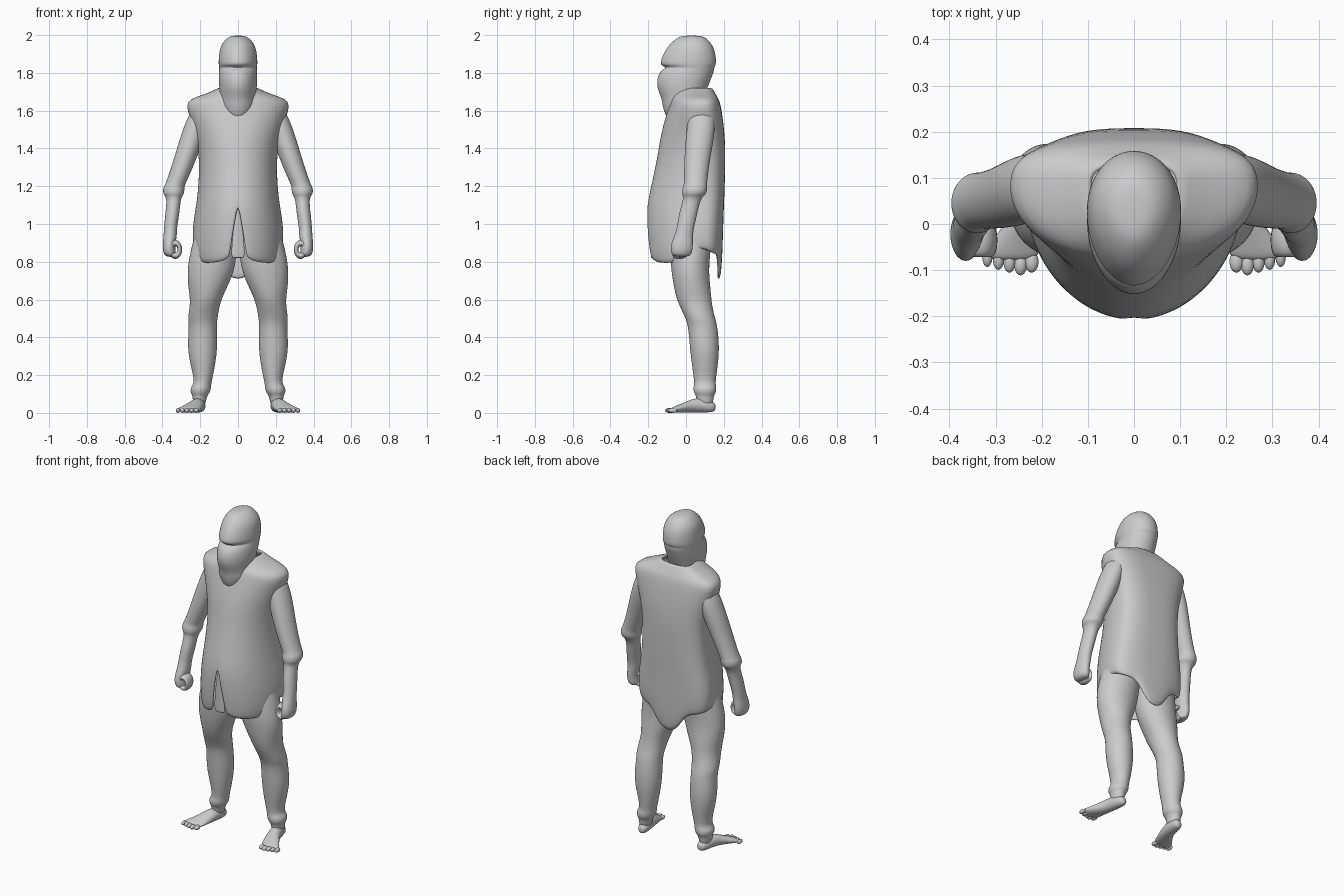
import bpy
import bmesh
from math import sin, cos, pi, exp

start = bpy.data.objects.get("Cube")
if start:
    bpy.data.objects.remove(start, do_unlink=True)

clay = bpy.data.materials.new("clay_grey")
clay.use_nodes = True
GREY = (0.6, 0.6, 0.6, 1)
clay.diffuse_color = GREY
clay.node_tree.nodes["Principled BSDF"].inputs["Base Color"].default_value = GREY


def finish(name, bm, mirror=False, thickness=0, levels=2):
    """Turn a bmesh into a smooth object with its modifiers."""
    bmesh.ops.recalc_face_normals(bm, faces=bm.faces[:])
    for face in bm.faces:
        face.smooth = True
    mesh = bpy.data.meshes.new(name)
    bm.to_mesh(mesh)
    bm.free()
    mesh.materials.append(clay)
    obj = bpy.data.objects.new(name, mesh)
    bpy.context.collection.objects.link(obj)
    if mirror:
        mod = obj.modifiers.new("Mirror", "MIRROR")
        mod.use_mirror_merge = False
    if thickness:
        mod = obj.modifiers.new("Solidify", "SOLIDIFY")
        mod.thickness = thickness
        mod.offset = 0
    if levels:
        mod = obj.modifiers.new("Subdivision", "SUBSURF")
        mod.levels = mod.render_levels = levels
    return obj


def bridge(bm, rows, closed=True):
    """Join neighbouring rows of vertices with quads."""
    for upper, lower in zip(rows, rows[1:]):
        count = len(upper)
        for i in range(count if closed else count - 1):
            j = (i + 1) % count
            bm.faces.new((upper[i], upper[j], lower[j], lower[i]))


def loft(name, rings, mirror=False, along_y=False, sides=16, egg=0):
    """Skin elliptical rings (x, y, z, radius, second radius)."""
    bm = bmesh.new()
    rows = []
    for x, y, z, ra, rb in rings:
        row = []
        for i in range(sides):
            a = 2 * pi * i / sides
            u, v = ra * sin(a), rb * cos(a)
            u *= 1 + egg * cos(a)
            point = (x + u, y, z + v) if along_y else (x + u, y + v, z)
            row.append(bm.verts.new(point))
        rows.append(row)
    bridge(bm, rows)
    bm.faces.new(rows[0])
    bm.faces.new(rows[-1])
    return finish(name, bm, mirror)


def blob(bm, centre, size):
    """Add an ellipsoid to a bmesh."""
    made = bmesh.ops.create_uvsphere(bm, u_segments=12, v_segments=8, radius=1)
    bmesh.ops.scale(bm, vec=size, verts=made["verts"])
    bmesh.ops.translate(bm, vec=centre, verts=made["verts"])


# Hood with overhanging brim, face wrap and scarf
loft("hooded_head", [
    (0, .03, 1.998, .03, .045), (0, .03, 1.985, .06, .08),
    (0, .025, 1.95, .09, .115), (0, .02, 1.91, .1, .137),
    (0, .012, 1.86, .104, .15), (0, .012, 1.84, .103, .147),
    (0, .025, 1.828, .1, .125), (0, .008, 1.815, .101, .145),
    (0, -.01, 1.77, .104, .145), (0, -.02, 1.72, .1, .135),
    (0, -.02, 1.67, .094, .112), (0, -.015, 1.64, .098, .112),
    (0, -.02, 1.6, .09, .1), (0, -.02, 1.53, .05, .07),
], sides=20, egg=.1)


# Sleeveless tunic, open at the front below the waist
WAIST = 1.1


def hem_height(a):
    """Hem with rounded front panels, raised sides and a back point."""
    back = abs(a - pi)
    if back > pi / 2:
        panel = min(back - pi / 2, pi - back)
        return .79 + .09 * exp(-panel * 5)
    return .83 + .04 * (back / 1.57) ** 2 - .13 * exp(-(back * 3.5) ** 2)


profile = [  # height, half width, front, back
    (1.72, .09, -.05, .13), (1.69, .14, -.06, .145), (1.665, .22, -.07, .16),
    (1.645, .262, -.075, .17), (1.61, .262, -.085, .178),
    (1.53, .235, -.11, .19), (1.44, .21, -.13, .198),
    (1.34, .195, -.145, .2), (1.2, .2, -.175, .196), (WAIST, .212, -.198, .192),
    (1.02, .224, -.2, .188), (.93, .232, -.198, .185),
    (.85, .23, -.192, .18), (.8, .222, -.185, .172),
]
bm = bmesh.new()
rows = []
COLUMNS = 48
for z, half, front, back in profile:
    drop = max(0, (WAIST - z) / (WAIST - .8))
    gap = .2 * drop
    row = []
    for i in range(COLUMNS + 1):
        a = gap + (2 * pi - 2 * gap) * i / COLUMNS
        s, c = sin(a), cos(a)
        mid = .08
        if c > 0:
            x, y = half * s, mid - (mid - front) * c
        else:
            x = half * abs(s) ** .7 * (1 if s > 0 else -1)
            y = mid + (back - mid) * abs(c) ** .7
        level = z if drop == 0 else WAIST + (hem_height(a) - WAIST) * drop
        row.append(bm.verts.new((x, y, level)))
    rows.append(row)
bridge(bm, rows, closed=False)
bmesh.ops.remove_doubles(bm, verts=bm.verts[:], dist=.0005)
finish("tunic", bm, thickness=.018, levels=1)

# Cloth strip hanging in the front opening
loft("front_strip", [
    (0, -.18, WAIST, .008, .008), (0, -.182, 1, .022, .008),
    (0, -.18, .9, .034, .008), (0, -.178, .83, .036, .008),
    (0, -.178, .82, .03, .006),
])

# Sleeves with rolled cuffs, running into the forearms
loft("arm", [
    (.19, .085, 1.63, .04, .05), (.212, .083, 1.56, .06, .075),
    (.245, .073, 1.45, .065, .076), (.278, .06, 1.35, .061, .07),
    (.315, .052, 1.25, .056, .064), (.335, .05, 1.205, .054, .062),
    (.34, .047, 1.19, .058, .067), (.341, .043, 1.16, .057, .066),
    (.34, .038, 1.147, .045, .054), (.341, .028, 1.12, .037, .046),
    (.348, .01, 1.05, .038, .05), (.358, -.003, .98, .035, .045),
    (.358, -.012, .94, .036, .05), (.366, -.022, .89, .034, .06),
    (.364, -.024, .85, .034, .058), (.355, -.024, .825, .028, .045),
], mirror=True)

# Curled fingers and thumb, leaving a small hole in the fist
bm = bmesh.new()
rows = []
for i in range(12):
    a = 2 * pi * i / 12
    row = []
    for j in range(8):
        b = 2 * pi * j / 8
        reach = .025 + .014 * cos(b)
        row.append(bm.verts.new((.332 + reach * cos(a),
                                 -.035 + .04 * sin(b),
                                 .865 + 1.4 * reach * sin(a))))
    rows.append(row)
bridge(bm, rows + rows[:1])
finish("curled_fingers", bm, mirror=True, levels=1)

# Baggy trousers gathered at knee and ankle
loft("leg", [
    (.105, .03, 1.05, .1, .1), (.12, .03, .92, .118, .11),
    (.137, .02, .8, .13, .105), (.15, .025, .72, .121, .1),
    (.163, .035, .65, .1, .098), (.172, .045, .59, .082, .092),
    (.183, .065, .53, .08, .083), (.187, .08, .49, .079, .08),
    (.186, .09, .45, .074, .079), (.189, .1, .33, .083, .08),
    (.184, .1, .21, .056, .064), (.187, .1, .155, .046, .056),
    (.197, .1, .135, .056, .063), (.2, .1, .105, .052, .06),
    (.203, .1, .09, .037, .045), (.205, .1, .03, .034, .045),
], mirror=True)

# Bare feet turned outward, with toes
loft("foot", [
    (.2, .157, .03, .014, .016), (.202, .14, .032, .03, .03),
    (.208, .09, .04, .037, .038), (.218, .04, .04, .04, .038),
    (.238, -.01, .028, .05, .027), (.262, -.055, .019, .062, .018),
    (.268, -.08, .014, .055, .013),
], mirror=True, along_y=True)
bm = bmesh.new()
for i in range(5):
    blob(bm, (.222 + .024 * i, -.088 + .006 * abs(i - 1), .013),
         (.016 - .001 * i, .025, .013))
finish("toes", bm, mirror=True, levels=1)
